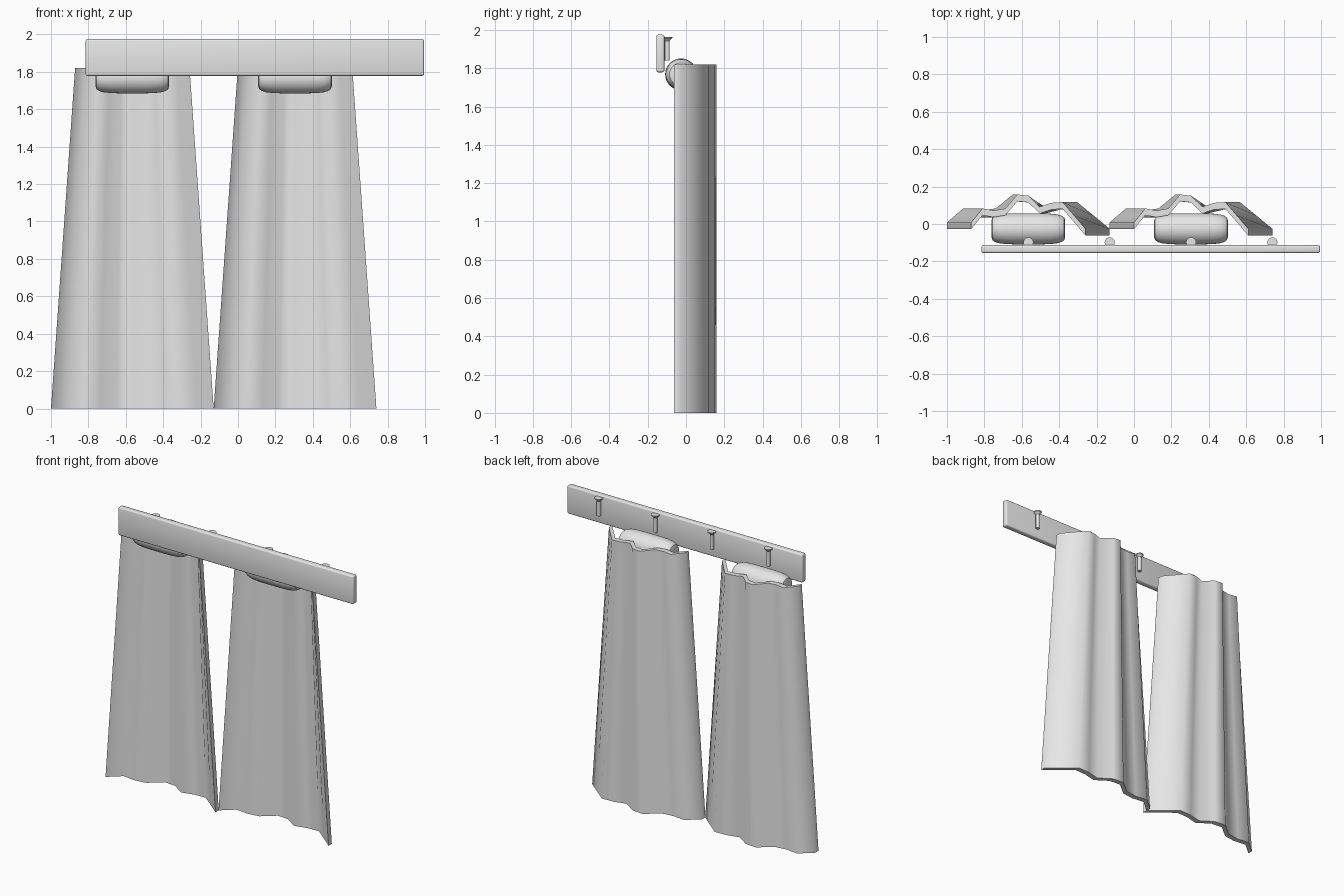
import bpy, bmesh, math

if "Cube" in bpy.data.objects:
    bpy.data.objects.remove(bpy.data.objects["Cube"])

grey = bpy.data.materials.new("light_grey")
grey.diffuse_color = (0.8, 0.8, 0.8, 1)
grey.use_nodes = True
grey.node_tree.nodes["Principled BSDF"].inputs["Base Color"].default_value = grey.diffuse_color


def finish(name, bm, angle=35):
    """Turn a bmesh into a smooth-shaded object with sharp edges kept."""
    bmesh.ops.recalc_face_normals(bm, faces=bm.faces)
    me = bpy.data.meshes.new(name)
    bm.to_mesh(me)
    bm.free()
    me.materials.append(grey)
    ob = bpy.data.objects.new(name, me)
    bpy.context.collection.objects.link(ob)
    bpy.ops.object.select_all(action='DESELECT')
    ob.select_set(True)
    bpy.context.view_layer.objects.active = ob
    bpy.ops.object.shade_smooth_by_angle(angle=math.radians(angle))
    return ob


def lathe(name, profile, place, n=24):
    """Spin (radius, height) pairs; place maps (a, b, height) to xyz."""
    bm = bmesh.new()
    rings = []
    for r, h in profile:
        rings.append([bm.verts.new(place(r * math.cos(2 * math.pi * i / n),
                                         r * math.sin(2 * math.pi * i / n), h))
                      for i in range(n)])
    for a, b in zip(rings, rings[1:]):
        for i in range(n):
            j = (i + 1) % n
            bm.faces.new((a[i], a[j], b[j], b[i]))
    bm.faces.new(rings[0])
    bm.faces.new(rings[-1])
    return finish(name, bm)


# wall board with softened edges
bm = bmesh.new()
bmesh.ops.create_cube(bm, size=1)
for v in bm.verts:
    v.co = (0.09 + v.co.x * 1.81, -0.134 + v.co.y * 0.042, 1.877 + v.co.z * 0.196)
bmesh.ops.bevel(bm, geom=bm.edges[:], offset=0.01, segments=3, profile=0.5, affect='EDGES')
finish("board", bm, 50)

# folded cloth cross-section: (fraction of half width, y of the front surface)
FOLDS = [(-1, -0.028), (-0.8, 0.047), (-0.6, 0.036), (-0.4, 0.047), (-0.19, 0.122),
         (0, 0.115), (0.2, 0.056), (0.4, 0.077), (0.6, 0.081), (0.8, 0.01), (1, -0.062)]
THICK = 0.036


def cloth(name, cx):
    bm = bmesh.new()
    rows = []
    for half, z in ((0.435, 0), (0.306, 1.82)):
        for dy in (0, THICK):
            rows.append([bm.verts.new((cx + u * half, y + dy, z)) for u, y in FOLDS])
    front0, back0, front1, back1 = rows
    loop = [front0, front1, back1, back0]
    for k in range(4):
        a, b = loop[k], loop[(k + 1) % 4]
        for i in range(len(FOLDS) - 1):
            bm.faces.new((a[i], a[i + 1], b[i + 1], b[i]))
    for i in (0, -1):
        bm.faces.new([r[i] for r in loop])
    finish(name, bm, 60)


# rounded roll, spun around the x axis
HALF_ROLL = [(0.045, 0.197), (0.06, 0.192), (0.07, 0.178), (0.077, 0.155), (0.081, 0.12), (0.083, 0.07)]
ROLL = [(r, -h) for r, h in HALF_ROLL] + [(r, h) for r, h in reversed(HALF_ROLL)]

for side, cx in (("left", -0.565), ("right", 0.305)):
    cloth("cloth_" + side, cx)
    lathe("roll_" + side, ROLL, lambda a, b, h: (cx + h, -0.026 + a, 1.768 + b), 32)

# upright pegs with flared heads behind the board
PEG = [(0.013, 1.84), (0.013, 1.943), (0.018, 1.95), (0.026, 1.957), (0.027, 1.964)]
for k in range(4):
    px = -0.565 + 0.435 * k
    lathe(f"peg_{k + 1}", PEG, lambda a, b, h: (px + a, -0.098 + b, h), 16)
